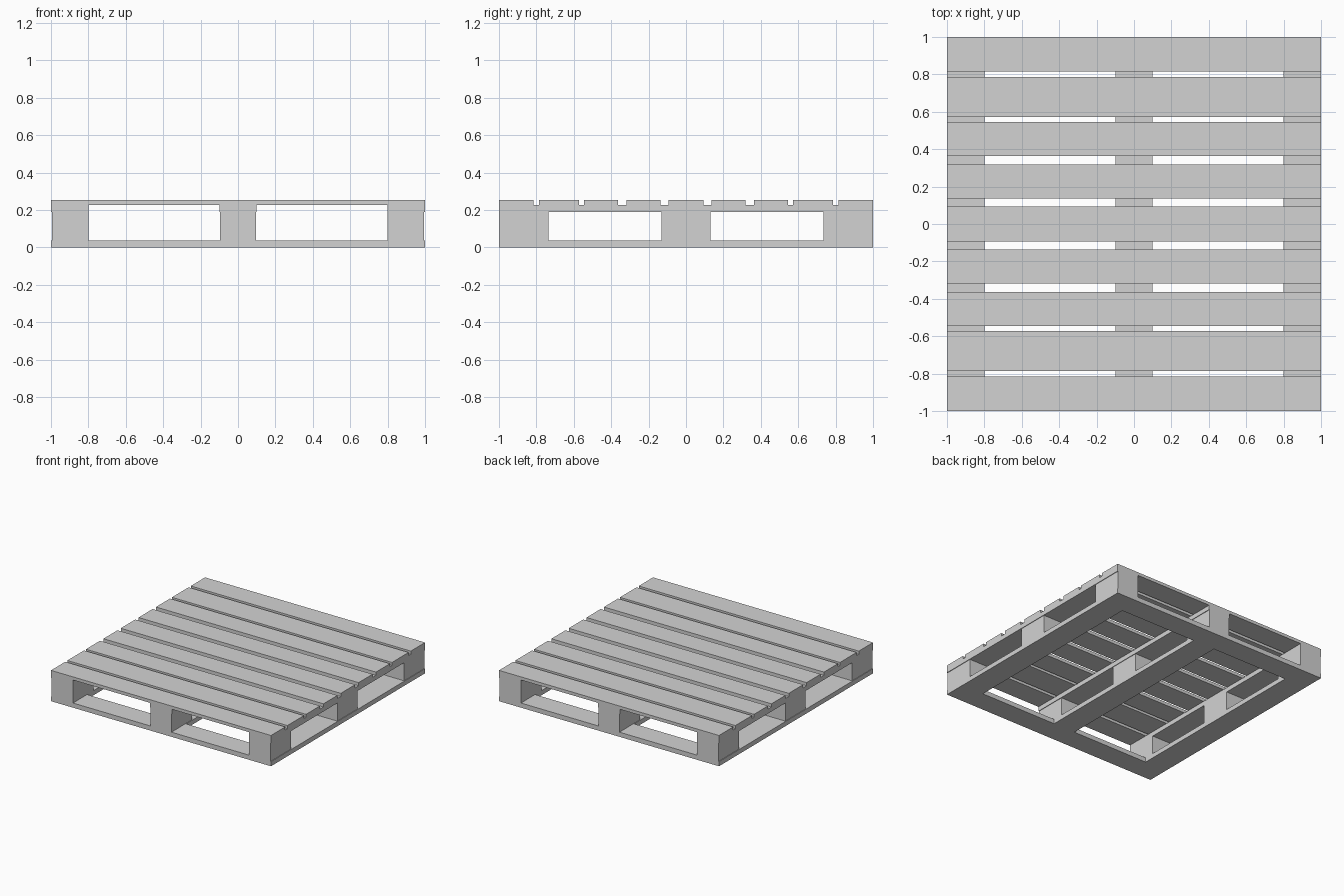
import bpy

cube = bpy.data.objects.get("Cube")
if cube:
    bpy.data.objects.remove(cube, do_unlink=True)

# Single pale grey finish
grey = bpy.data.materials.new("pale_grey")
grey.use_nodes = True
colour = (0.65, 0.65, 0.65, 1)
grey.diffuse_color = colour
grey.node_tree.nodes["Principled BSDF"].inputs["Base Color"].default_value = colour

# Layer heights, from the ground up
BASE, BLOCK, BEAM, DECK = 0.038, 0.19, 0.227, 0.253


def box(name, xs, ys, zs):
    """Axis-aligned board between three pairs of limits."""
    spans = (xs, ys, zs)
    bpy.ops.mesh.primitive_cube_add(size=1, location=[(a + b) / 2 for a, b in spans])
    ob = bpy.context.object
    ob.name = name
    ob.data.name = name
    size = [b - a for a, b in spans]
    for v in ob.data.vertices:
        v.co = [c * s for c, s in zip(v.co, size)]
    ob.data.materials.append(grey)
    return ob


def mirrored(span):
    return (-span[1], -span[0])


FULL = (-1, 1)
side = (0.8, 1)
middle = (-0.1, 0.1)
end = (0.817, 1)

# Top deck: a centre slat and four mirrored pairs
box("deck_slat_centre", FULL, (-0.094, 0.094), (BEAM, DECK))
for i, span in enumerate([(0.137, 0.319), (0.363, 0.545), (0.571, 0.787), (0.815, 1)]):
    box(f"deck_slat_back_{i + 1}", FULL, span, (BEAM, DECK))
    box(f"deck_slat_front_{i + 1}", FULL, mirrored(span), (BEAM, DECK))

# Three rows: upper beam, three blocks and a bottom runner
rows = {
    "left": (side, (0.8, 0.995), side),
    "middle": (middle, (-0.095, 0.095), middle),
    "right": (mirrored(side), (-0.995, -0.8), mirrored(side)),
}
block_ends = (0.735, 1)
for row, (beam, block, runner) in rows.items():
    box(f"{row}_beam", beam, FULL, (BLOCK, BEAM))
    box(f"{row}_runner", runner, (-end[0], end[0]), (0, BASE))
    for place, ys in (("back", block_ends), ("centre", (-0.132, 0.132)),
                      ("front", mirrored(block_ends))):
        box(f"{row}_{place}_block", block, ys, (BASE, BLOCK))

# Bottom end boards closing the base frame
box("back_base_board", FULL, end, (0, BASE))
box("front_base_board", FULL, mirrored(end), (0, BASE))
